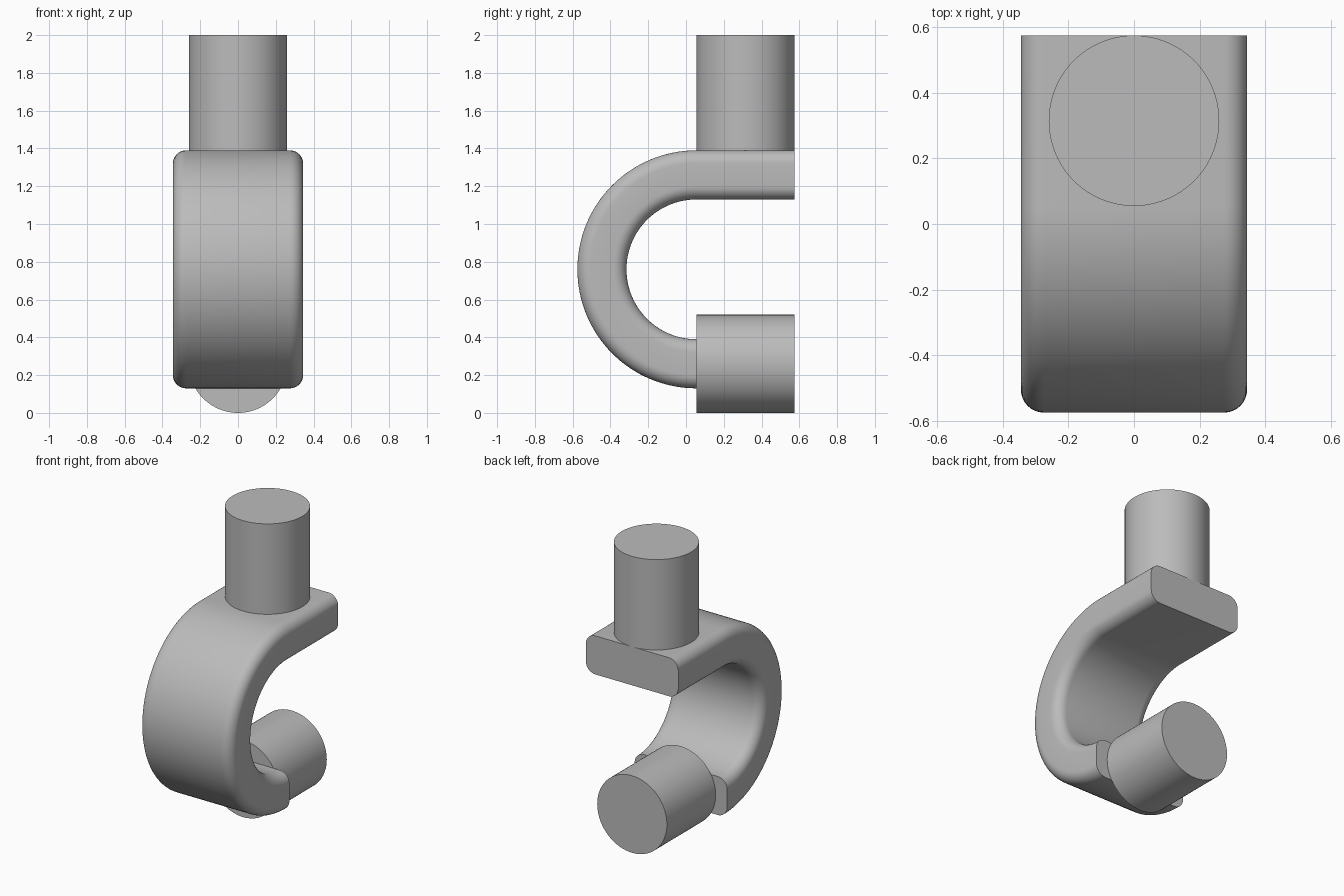
import bpy, bmesh
from math import sin, cos, pi, radians
from mathutils import Vector

old = bpy.data.objects.get("Cube")
if old:
    bpy.data.objects.remove(old, do_unlink=True)

grey = bpy.data.materials.new("plain grey")
grey.use_nodes = True
colour = (0.5, 0.5, 0.5, 1)
grey.diffuse_color = colour
grey.node_tree.nodes["Principled BSDF"].inputs["Base Color"].default_value = colour

HALF_W, HALF_T, FILLET = 0.345, 0.13, 0.07
PIN_R, BACK, BEND_Y, BEND_Z, BEND_R = 0.26, 0.575, 0.055, 0.76, 0.5


def finish(obj):
    obj.data.materials.append(grey)
    bpy.ops.object.select_all(action='DESELECT')
    obj.select_set(True)
    bpy.context.view_layer.objects.active = obj
    bpy.ops.object.shade_smooth_by_angle(angle=radians(35))


def pin(name, location, depth, tilt=0):
    bpy.ops.mesh.primitive_cylinder_add(vertices=96, radius=PIN_R, depth=depth,
                                        location=location, rotation=(tilt, 0, 0))
    bpy.context.object.name = name
    finish(bpy.context.object)


def rounded_section(steps=8):
    """Rounded rectangle as (across, outward) pairs."""
    pts = []
    for k, (sx, sy) in enumerate([(1, 1), (-1, 1), (-1, -1), (1, -1)]):
        for i in range(steps + 1):
            a = (k + i / steps) * pi / 2
            pts.append((sx * (HALF_W - FILLET) + FILLET * cos(a),
                        sy * (HALF_T - FILLET) + FILLET * sin(a)))
    return pts


# Curved band: straight upper arm, then a half circle down to the lower end
stations = [(BACK, BEND_Z + BEND_R, Vector((0, 0, 1)))]
ARC_STEPS = 64
for i in range(ARC_STEPS + 1):
    a = pi / 2 + pi * i / ARC_STEPS
    out = Vector((0, cos(a), sin(a)))
    stations.append((BEND_Y + BEND_R * out.y, BEND_Z + BEND_R * out.z, out))

bm = bmesh.new()
rings = [[bm.verts.new(Vector((u, y, z)) + out * v) for u, v in rounded_section()]
         for y, z, out in stations]
for r0, r1 in zip(rings, rings[1:]):
    for j in range(len(r0)):
        k = (j + 1) % len(r0)
        bm.faces.new((r0[j], r0[k], r1[k], r1[j]))
bm.faces.new(rings[0])
bm.faces.new(rings[-1])
bmesh.ops.recalc_face_normals(bm, faces=bm.faces)
mesh = bpy.data.meshes.new("curved_band")
bm.to_mesh(mesh)
bm.free()
band = bpy.data.objects.new("curved_band", mesh)
bpy.context.collection.objects.link(band)
finish(band)

# Upright pin on the arm, and horizontal pin at the lower end
arm_top = BEND_Z + BEND_R + HALF_T
pin("upper_pin", (0, BACK - PIN_R, (2 + arm_top) / 2), 2 - arm_top)
pin("lower_pin", (0, (BACK + BEND_Y) / 2, PIN_R), BACK - BEND_Y, pi / 2)
